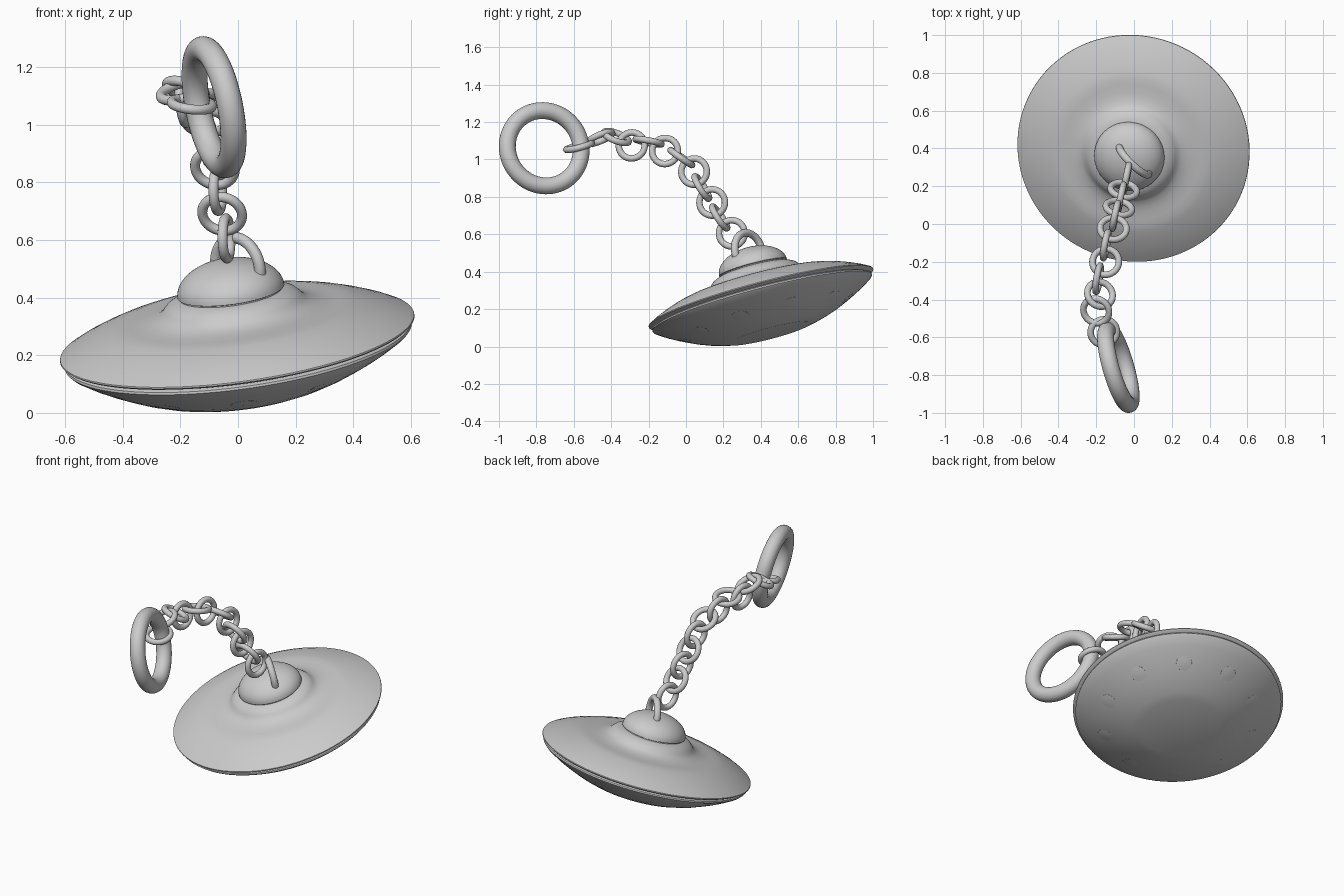
import bpy, bmesh, math
from mathutils import Vector, Matrix

if "Cube" in bpy.data.objects:
    bpy.data.objects.remove(bpy.data.objects["Cube"])

gray = bpy.data.materials.new("metal_gray")
gray.diffuse_color = (0.6, 0.6, 0.6, 1)
gray.use_nodes = True
gray.node_tree.nodes["Principled BSDF"].inputs["Base Color"].default_value = gray.diffuse_color


def frame(origin, normal):
    """Matrix whose local z follows the normal."""
    q = Vector((0, 0, 1)).rotation_difference(Vector(normal).normalized())
    return Matrix.Translation(origin) @ q.to_matrix().to_4x4()


def finish(name, bm, matrix):
    bmesh.ops.remove_doubles(bm, verts=bm.verts, dist=1e-5)
    bmesh.ops.recalc_face_normals(bm, faces=bm.faces)
    me = bpy.data.meshes.new(name)
    bm.to_mesh(me)
    bm.free()
    me.materials.append(gray)
    me.shade_smooth()
    me.set_sharp_from_angle(angle=math.radians(35))
    ob = bpy.data.objects.new(name, me)
    ob.matrix_world = matrix
    bpy.context.collection.objects.link(ob)
    return ob


def lathe(name, profile, matrix, steps=96):
    bm = bmesh.new()
    vs = [bm.verts.new((r, 0, z)) for r, z in profile]
    es = [bm.edges.new(p) for p in zip(vs, vs[1:])]
    bmesh.ops.spin(bm, geom=vs + es, cent=(0, 0, 0), axis=(0, 0, 1),
                   angle=math.tau, steps=steps)
    return finish(name, bm, matrix)


def ring(name, center, normal, major, minor, seg=48, sides=16):
    prof = [(major + minor * math.cos(math.tau * i / sides),
             minor * math.sin(math.tau * i / sides)) for i in range(sides + 1)]
    return lathe(name, prof, frame(center, normal), seg)


# Tilted saucer frame, centred on the rim
saucer = frame((-0.003, 0.4, 0.262), (-0.13, -0.25, 0.96))

# Upper hull with a soft step and a collar under the dome
lathe("upper_hull", [
    (0.59, -0.016), (0.612, -0.01), (0.62, -0.004), (0.619, 0.001), (0.58, 0.022),
    (0.53, 0.044), (0.48, 0.063), (0.435, 0.077), (0.405, 0.084), (0.37, 0.086),
    (0.33, 0.089), (0.30, 0.094), (0.27, 0.103), (0.252, 0.114), (0.24, 0.128),
    (0.228, 0.14), (0.21, 0.15), (0.192, 0.157), (0.178, 0.16), (0, 0.16)], saucer)

# Lower hull with its lip and flat base
lower = [(0, -0.016), (0.592, -0.016), (0.605, -0.022), (0.607, -0.03), (0.598, -0.04),
         (0.55, -0.071), (0.50, -0.099), (0.45, -0.124), (0.40, -0.147),
         (0.34, -0.17), (0.28, -0.188), (0.23, -0.2), (0, -0.2)]
lathe("lower_hull", lower, saucer)

# Dome on top
dome = [(0, 0.155), (0.179, 0.155), (0.179, 0.164)]
dome += [(0.187 * math.cos(a * math.pi / 28), 0.167 + 0.111 * math.sin(a * math.pi / 28))
         for a in range(14)] + [(0, 0.278)]
lathe("dome", dome, saucer)

# Shallow round lamps set in the underside
for i in range(10):
    a = math.tau * (i + 0.5) / 10
    local = frame((0.45 * math.cos(a), 0.45 * math.sin(a), -0.122),
                  (0.43 * math.cos(a), 0.43 * math.sin(a), -0.9))
    lathe("lamp_%d" % (i + 1),
          [(0, -0.004), (0.05, -0.004), (0.046, 0.001), (0.025, 0.003), (0, 0.004)],
          saucer @ local, 32)

# Loop on the dome that holds the chain
ring("dome_loop", (0.0, 0.335, 0.505), (0.68, 0.70, 0.2), 0.105, 0.02)

# Chain links, alternating between flat and upright
centers = [Vector(c) for c in (
    (-0.16, -0.572, 1.07), (-0.20, -0.46, 1.115), (-0.18, -0.372, 1.12),
    (-0.19, -0.29, 1.075), (-0.15, -0.20, 1.095), (-0.15, -0.112, 1.045),
    (-0.11, -0.025, 1.01), (-0.10, 0.043, 0.935), (-0.08, 0.085, 0.85),
    (-0.07, 0.14, 0.77), (-0.055, 0.18, 0.69), (-0.04, 0.245, 0.605))]
for i, c in enumerate(centers):
    t = (centers[min(i + 1, 11)] - centers[max(i - 1, 0)]).normalized()
    side = Vector((1, -0.3, 0.15))
    side = (side - side.dot(t) * t).normalized()
    flat = t.cross(side)
    if i < 3:
        # the links nearest the key ring lie almost level
        normal = ((0.1, -0.25, 0.95), (-0.25, -0.38, 0.9), (0.3, 0.35, 0.9))[i]
    else:
        normal = side if i % 2 else flat
    ring("chain_link_%d" % (i + 1), c, normal, 0.07, 0.0175, 40, 12)

# Large key ring
ring("key_ring", (-0.083, -0.758, 1.06), (0.944, 0.27, 0.19), 0.205, 0.045, 72, 24)
